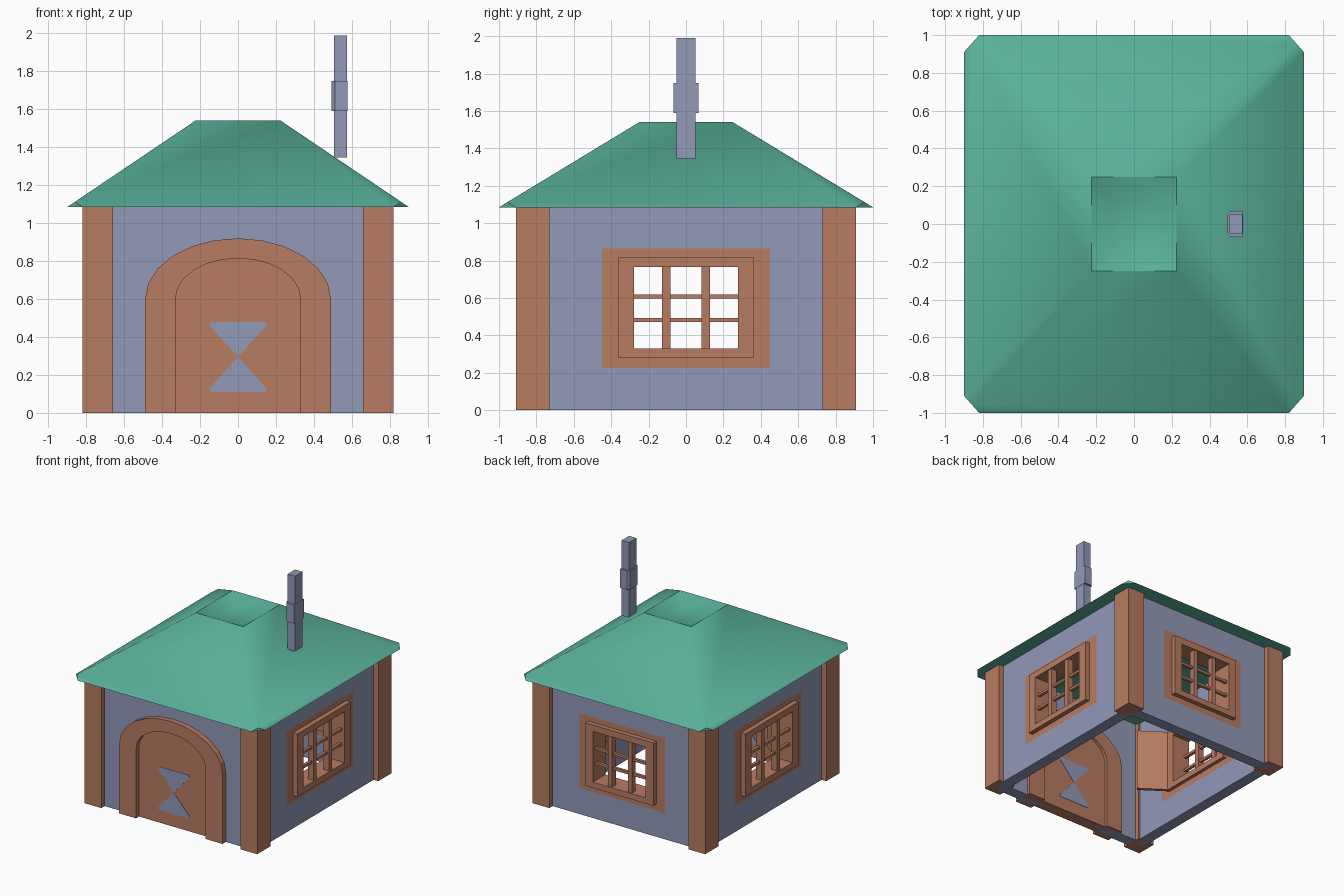
import bpy, bmesh
from math import cos, sin, pi, radians
from mathutils import Matrix, Vector

if "Cube" in bpy.data.objects:
    bpy.data.objects.remove(bpy.data.objects["Cube"])


def material(name, rgb):
    m = bpy.data.materials.new(name)
    m.use_nodes = True
    m.diffuse_color = (*rgb, 1)
    m.node_tree.nodes["Principled BSDF"].inputs["Base Color"].default_value = (*rgb, 1)
    return m


STONE = material("blue grey stone", (0.285, 0.319, 0.477))
WOOD = material("brown wood", (0.48, 0.2, 0.12))
TILE = material("green roof", (0.1, 0.44, 0.325))


def finish(name, bm, mat, matrix=None):
    bmesh.ops.recalc_face_normals(bm, faces=bm.faces)
    if matrix:
        bm.transform(matrix)
    me = bpy.data.meshes.new(name)
    bm.to_mesh(me)
    bm.free()
    me.materials.append(mat)
    ob = bpy.data.objects.new(name, me)
    bpy.context.collection.objects.link(ob)
    return ob


def box(name, lo, hi, mat, matrix=None):
    bm = bmesh.new()
    bmesh.ops.create_cube(bm, size=1)
    lo, hi = Vector(lo), Vector(hi)
    for v in bm.verts:
        v.co = (lo + hi) / 2 + v.co * (hi - lo)
    return finish(name, bm, mat, matrix)


def prism(name, outline, y0, y1, mat, matrix=None):
    """Extrude an (x, z) outline from y0 to y1."""
    bm = bmesh.new()
    a, b = [[bm.verts.new((x, y, z)) for x, z in outline] for y in (y0, y1)]
    bm.faces.new(a)
    bm.faces.new(b)
    for i in range(len(a)):
        j = i - 1
        bm.faces.new((a[j], a[i], b[i], b[j]))
    return finish(name, bm, mat, matrix)


def band(name, outer, inner, y0, y1, mat, matrix=None, closed=True):
    """Solid frame between two matching (x, z) outlines."""
    bm = bmesh.new()
    rows = [[bm.verts.new((x, y, z)) for x, z in line]
            for line, y in ((outer, y0), (outer, y1), (inner, y1), (inner, y0))]
    n = len(outer)
    for i in range(0 if closed else 1, n):
        for k in range(4):
            p, q = rows[k], rows[(k + 1) % 4]
            bm.faces.new((p[i - 1], p[i], q[i], q[i - 1]))
    if not closed:
        for i in (0, n - 1):
            bm.faces.new([r[i] for r in rows])
    return finish(name, bm, mat, matrix)


def rect(w, z0, z1):
    return [(-w, z0), (w, z0), (w, z1), (-w, z1)]


EAVE = 1.085
WALL = 0.1

# Corner posts
for sx, side in ((1, "left"), (-1, "right")):
    for sy, end in ((1, "back"), (-1, "front")):
        box(f"{end}_{side}_post", (sx * 0.74 - 0.08, sy * 0.82 - 0.09, 0),
            (sx * 0.74 + 0.08, sy * 0.82 + 0.09, EAVE), WOOD)


# Walls with barred windows: left, back and right
def window_wall(side, angle, dist, half, s):
    turn = Matrix.Rotation(radians(angle), 4, 'Z')
    f, b = -dist, -dist + WALL
    plate, frame = rect(0.45 * s, 0.225, 0.865), rect(0.36 * s, 0.28, 0.82)
    opening = rect(0.278 * s, 0.33, 0.765)
    band(f"{side}_wall", rect(half, 0, EAVE), plate, f, b, STONE, turn)
    band(f"{side}_window_surround", plate, frame, f, b, WOOD, turn)
    band(f"{side}_window_frame", frame, opening, f - 0.04, b + 0.03, WOOD, turn)
    for k in (-1, 1):
        u, z = k * 0.105 * s, 0.545 + k * 0.063
        box(f"{side}_upright_bar", (u - 0.022 * s, f - 0.03, 0.33),
            (u + 0.022 * s, f + 0.02, 0.765), WOOD, turn)
        box(f"{side}_cross_bar", (-0.278 * s, f - 0.015, z - 0.011),
            (0.278 * s, f + 0.01, z + 0.011), WOOD, turn)


window_wall("left", 90, 0.775, 0.8, 1)
window_wall("right", -90, 0.775, 0.8, 1)
window_wall("back", 180, 0.865, 0.72, 0.9)

# Open shutter inside the right window
box("inner_shutter", (0, -0.015, 0.28), (0.25, 0.015, 0.82), WOOD,
    Matrix.Translation((-0.65, -0.35, 0)) @ Matrix.Rotation(radians(-35), 4, 'Z'))

# Front wall, door frame and door
FRONT = -0.865
box("front_wall", (-0.72, FRONT, 0), (0.72, FRONT + WALL, EAVE), STONE)


def arch(w, spring, top, n=12):
    curve = [(-w * cos(pi * i / n), spring + (top - spring) * sin(pi * i / n))
             for i in range(n + 1)]
    return [(-w, 0)] + curve + [(w, 0)]


band("door_frame", arch(0.49, 0.6, 0.92), arch(0.33, 0.6, 0.815),
     FRONT - 0.045, FRONT + WALL + 0.03, WOOD, closed=False)
prism("door", arch(0.33, 0.6, 0.815), FRONT - 0.004, FRONT + WALL + 0.004, WOOD)
for name, z in (("upper", 0.48), ("lower", 0.11)):
    mid = 0.295
    t = 0.02 if z > mid else -0.02
    prism(f"door_{name}_triangle",
          [(0, mid), (0.15, z - t), (0.145, z), (-0.145, z), (-0.15, z - t)],
          FRONT - 0.007, FRONT + WALL + 0.007, STONE)

# Hipped roof with clipped corners and a sunken top
bm = bmesh.new()
TOP = 1.54
quarters = ((1, 1), (-1, 1), (-1, -1), (1, -1))


def ring(x, y, z):
    return [bm.verts.new((sx * x, sy * y, z)) for sx, sy in quarters]


ends, sides = ring(0.82, 1.0, EAVE), ring(0.9, 0.91, EAVE)
hips, rim = ring(0.86, 0.955, EAVE + 0.027), ring(0.225, 0.25, TOP)
floor = ring(0.115, 0.125, TOP - 0.06)
for i in range(4):
    j = (i + 1) % 4
    low = ends if i % 2 == 0 else sides
    bm.faces.new((low[i], low[j], hips[j], rim[j], rim[i], hips[i]))
    bm.faces.new((ends[i], sides[i], hips[i]))
    bm.faces.new((rim[i], rim[j], floor[j], floor[i]))
bm.faces.new(floor)
bm.faces.new([v for i in range(4) for v in
              ((sides[i], ends[i]) if i % 2 == 0 else (ends[i], sides[i]))])
roof = finish("roof", bm, TILE)
bpy.ops.object.select_all(action='DESELECT')
roof.select_set(True)
bpy.context.view_layer.objects.active = roof
bpy.ops.object.shade_smooth_by_angle(angle=radians(50))

# Chimney and its collar
box("chimney", (0.505, -0.05, 1.345), (0.575, 0.05, 1.99), STONE)
collar = [(0.577, -0.068), (0.577, 0.068), (0.51, 0.068),
          (0.494, 0.05), (0.494, -0.05), (0.51, -0.068)]
prism("chimney_collar", [(x, -y) for x, y in collar], 1.59, 1.75, STONE,
      Matrix(((1, 0, 0, 0), (0, 0, -1, 0), (0, 1, 0, 0), (0, 0, 0, 1))))
